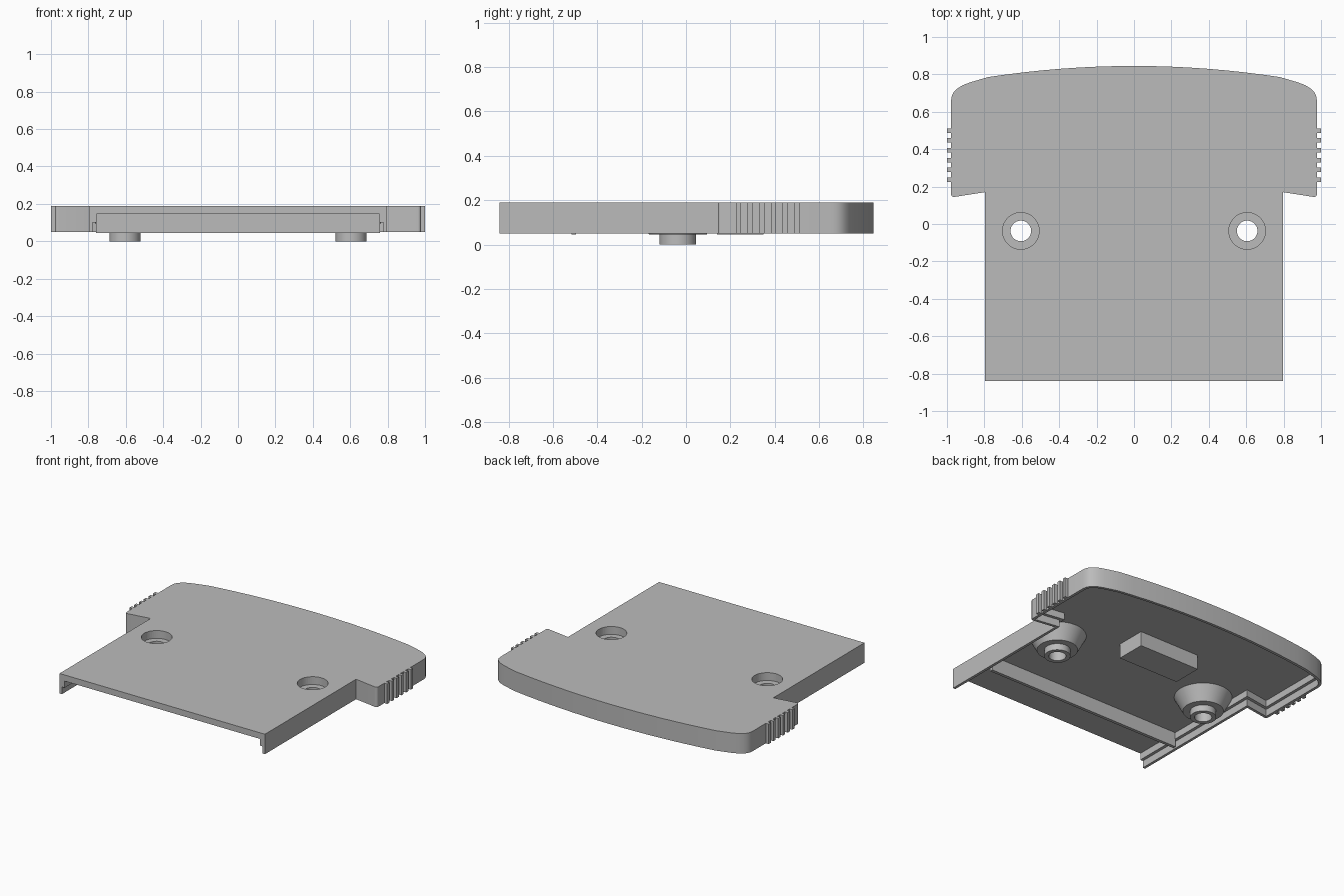
import bpy, bmesh, math
from mathutils import Vector

cube = bpy.data.objects.get("Cube")
if cube:
    bpy.data.objects.remove(cube, do_unlink=True)

grey = bpy.data.materials.new("plain_grey")
grey.use_nodes = True
grey.diffuse_color = (0.5, 0.5, 0.5, 1)
grey.node_tree.nodes["Principled BSDF"].inputs["Base Color"].default_value = (0.5, 0.5, 0.5, 1)

Z_BOTTOM, Z_STEP, Z_ROOF, Z_TOP = 0.05, 0.10, 0.147, 0.19
BOSS_X, BOSS_Y = 0.605, -0.037


def finish(name, bm, smooth=False):
    bmesh.ops.recalc_face_normals(bm, faces=bm.faces)
    mesh = bpy.data.meshes.new(name)
    bm.to_mesh(mesh)
    bm.free()
    mesh.materials.append(grey)
    obj = bpy.data.objects.new(name, mesh)
    bpy.context.collection.objects.link(obj)
    if smooth:
        bpy.ops.object.select_all(action='DESELECT')
        obj.select_set(True)
        bpy.context.view_layer.objects.active = obj
        bpy.ops.object.shade_smooth_by_angle(angle=math.radians(30))
    return obj


def box(name, x0, x1, y0, y1, z0, z1):
    bm = bmesh.new()
    bmesh.ops.create_cube(bm, size=1)
    for v in bm.verts:
        v.co = ((x0 + x1) / 2 + v.co.x * (x1 - x0),
                (y0 + y1) / 2 + v.co.y * (y1 - y0),
                (z0 + z1) / 2 + v.co.z * (z1 - z0))
    return finish(name, bm)


def lathe(name, cx, cy, profile, n=48):
    """Revolve a closed (radius, z) profile into a ring."""
    bm = bmesh.new()
    rings = []
    for i in range(n):
        a = math.tau * i / n
        rings.append([bm.verts.new((cx + r * math.cos(a), cy + r * math.sin(a), z))
                      for r, z in profile])
    m = len(profile)
    for i in range(n):
        a, b = rings[i], rings[(i + 1) % n]
        for j in range(m):
            k = (j + 1) % m
            bm.faces.new((a[j], b[j], b[k], a[k]))
    return finish(name, bm, True)


def inset(path, d):
    """Offset an open counter-clockwise path inward with mitred corners."""
    out = []
    for i, p in enumerate(path):
        normals = []
        for a, b in ((i - 1, i), (i, i + 1)):
            if a >= 0 and b < len(path):
                t = (path[b] - path[a]).normalized()
                normals.append(Vector((-t.y, t.x)))
        m = sum(normals, Vector((0, 0))).normalized()
        out.append(p + m * d / m.dot(normals[0]))
    return out


# Outline: straight neck, wide wing, rounded shoulder, shallow arched back
half = [(0.797, -0.84), (0.797, 0.17), (0.978, 0.142), (0.978, 0.66), (0.974, 0.685),
        (0.963, 0.706), (0.945, 0.724), (0.918, 0.741), (0.88, 0.756), (0.84, 0.768)]
for i in range(9):
    x = 0.78 - 0.0975 * i
    half.append((x, 0.845 - x * x / 10.2))
half = [Vector(p) for p in half]
path = half + [Vector((-p.x, p.y)) for p in reversed(half[:-1])]

# Hollow shell with a stepped rim, open at the front
bm = bmesh.new()
loops = []
for d, z in ((0, Z_TOP), (0, Z_BOTTOM), (0.019, Z_BOTTOM),
             (0.019, Z_STEP), (0.04, Z_STEP), (0.04, Z_ROOF)):
    loops.append([bm.verts.new((p.x, p.y, z)) for p in inset(path, d)])
for a, b in zip(loops, loops[1:]):
    for i in range(len(path) - 1):
        bm.faces.new((a[i], a[i + 1], b[i + 1], b[i]))
bm.faces.new(loops[0])
bm.faces.new(loops[-1])
bm.faces.new([l[0] for l in loops] + [l[-1] for l in reversed(loops)])
bmesh.ops.recalc_face_normals(bm, faces=bm.faces)
corners = [bm.edges.get((loops[0][i], loops[1][i])) for i in (2, len(path) - 3)]
bmesh.ops.bevel(bm, geom=corners, offset=0.018, segments=4, profile=0.5, affect='EDGES')
shell = finish("cover_shell", bm, True)

# Screw holes through the roof
for side, s in (("left", 1), ("right", -1)):
    bm = bmesh.new()
    bmesh.ops.create_cone(bm, cap_ends=True, segments=48, radius1=0.098, radius2=0.098, depth=0.2)
    bmesh.ops.translate(bm, verts=bm.verts, vec=(s * BOSS_X, BOSS_Y, 0.19))
    cutter = finish(side + "_hole_cutter", bm)
    cutter.hide_render = True
    mod = shell.modifiers.new(side + "_hole", 'BOOLEAN')
    mod.operation = 'DIFFERENCE'
    mod.solver = 'EXACT'
    mod.object = cutter
    bpy.ops.object.select_all(action='DESELECT')
    shell.select_set(True)
    bpy.context.view_layer.objects.active = shell
    bpy.ops.object.modifier_apply(modifier=mod.name)
    bpy.data.objects.remove(cutter, do_unlink=True)

# Flared screw bosses with a recessed seat, and side grip ribs
for side, s in (("left", 1), ("right", -1)):
    lathe(side + "_screw_boss", s * BOSS_X, BOSS_Y,
          [(0.055, 0), (0.083, 0), (0.083, 0.045), (0.13, 0.045),
           (0.185, Z_ROOF + 0.001), (0.098, Z_ROOF + 0.001), (0.098, 0.135), (0.055, 0.135)])
    for i in range(6):
        y = 0.225 + 0.0525 * i
        x0, x1 = sorted((s * 0.97, s * 1.0))
        box(f"{side}_grip_rib_{i + 1}", x0, x1, y, y + 0.024, Z_BOTTOM, Z_TOP)

# Underside cross rib and support block
box("cross_rib", -0.76, 0.76, -0.517, -0.495, 0.045, Z_ROOF + 0.002)
box("support_block", -0.235, 0.235, 0.14, 0.35, 0.045, Z_ROOF + 0.002)
